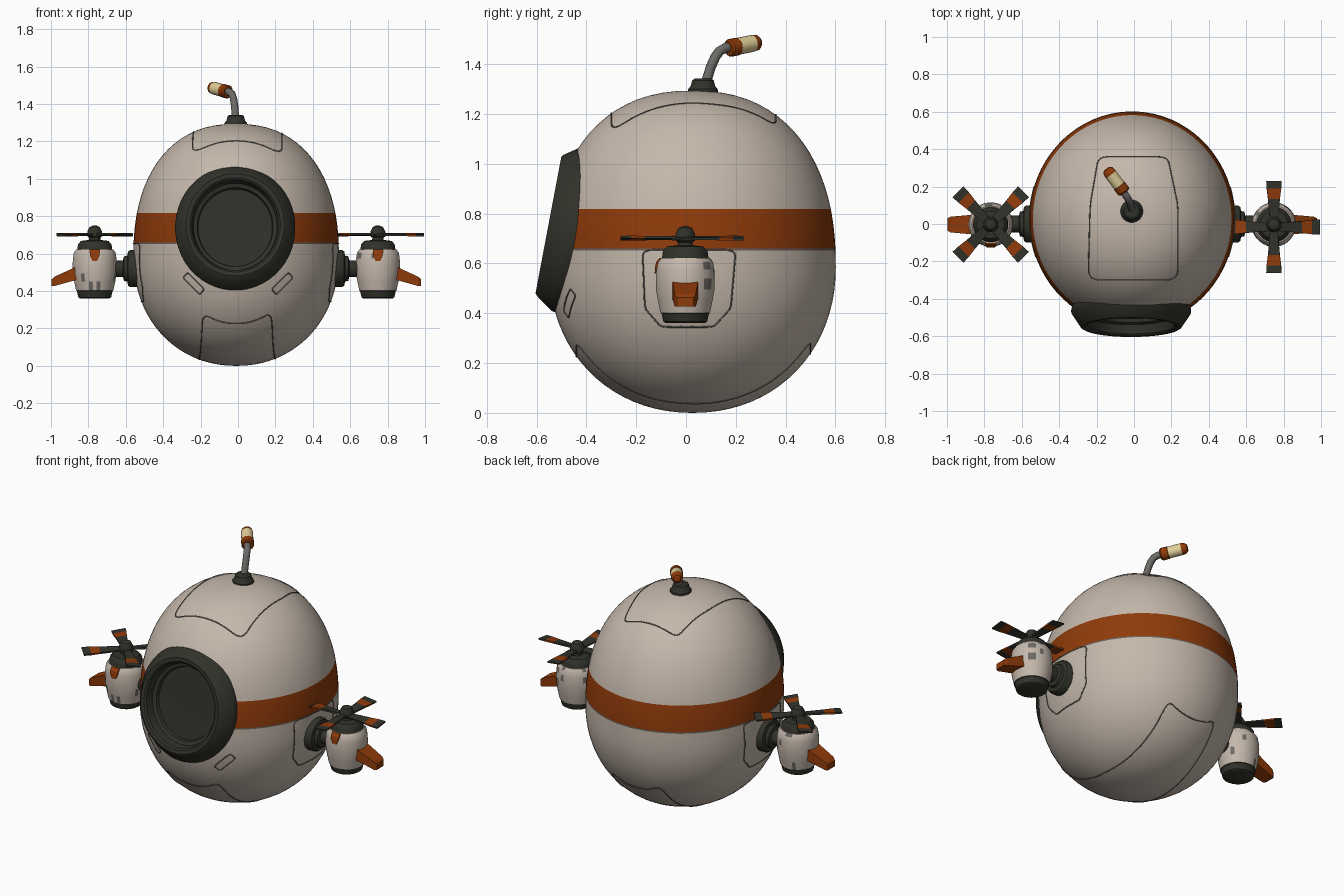
import bpy, bmesh, math, random
from mathutils import Matrix, Vector

if "Cube" in bpy.data.objects:
    bpy.data.objects.remove(bpy.data.objects["Cube"])
random.seed(4)

CREAM, ORANGE, DARK, GLASS, STEEL, LINE, IVORY = range(7)
COLOURS = [("cream paint", (.56, .48, .41)), ("orange paint", (.275, .043, .003)),
           ("dark metal", (.032, .032, .024)), ("dark glass", (.03, .029, .022)),
           ("steel grey", (.15, .145, .135)), ("seam grey", (.14, .125, .11)),
           ("ivory lamp", (.75, .63, .32))]
MATS = []
for label, rgb in COLOURS:
    m = bpy.data.materials.new(label)
    m.use_nodes = True
    m.diffuse_color = (*rgb, 1)
    bsdf = m.node_tree.nodes["Principled BSDF"]
    bsdf.inputs["Base Color"].default_value = (*rgb, 1)
    bsdf.inputs["Roughness"].default_value = .7
    MATS.append(m)

move = Matrix.Translation


def turn(degrees, axis):
    return Matrix.Rotation(math.radians(degrees), 4, axis)


def finish(name, bm, matrix, smooth=True):
    """Weld, place and shade a mesh part."""
    bmesh.ops.remove_doubles(bm, verts=bm.verts, dist=.0001)
    bm.transform(matrix)
    bmesh.ops.recalc_face_normals(bm, faces=bm.faces)
    mesh = bpy.data.meshes.new(name)
    for f in bm.faces:
        f.smooth = smooth
    bm.to_mesh(mesh)
    bm.free()
    for m in MATS:
        mesh.materials.append(m)
    if smooth:
        mesh.set_sharp_from_angle(angle=math.radians(35))
    obj = bpy.data.objects.new(name, mesh)
    bpy.context.collection.objects.link(obj)
    return obj


def skin(rings, mats):
    """Join closed rings of points; one material per step."""
    bm = bmesh.new()
    rows = [[bm.verts.new(p) for p in ring] for ring in rings]
    n = len(rows[0])
    for a, b, mat in zip(rows, rows[1:], mats):
        for i in range(n):
            j = (i + 1) % n
            bm.faces.new((a[i], a[j], b[j], b[i])).material_index = mat
    return bm, rows


def lathe(name, profile, matrix, n=32):
    """Profile entries are (radius, height, material of the next step)."""
    angles = [2 * math.pi * (i + .5) / n for i in range(n)]
    rings = [[(r * math.cos(a), r * math.sin(a), z) for a in angles] for r, z, _ in profile]
    bm, _ = skin(rings, [p[2] for p in profile])
    return finish(name, bm, matrix)


def loft(name, sections, mats, matrix):
    """Box sections along x: (x, half width, centre height, half thickness)."""
    rings = [[(x, -w, z - t), (x, w, z - t), (x, w, z + t), (x, -w, z + t)]
             for x, w, z, t in sections]
    bm, rows = skin(rings, mats)
    for row, mat in ((rows[0], mats[0]), (rows[-1], mats[-1])):
        bm.faces.new(row).material_index = mat
    return finish(name, bm, matrix, False)


# Hull: an egg-shaped shell, taller above its widest ring than below
CX, CY, HALF_X, HALF_Y = -.01, .026, .55, .576
MID, RISE = .585, .709
SEAM, BAND_LOW, BAND_TOP = .652, .66, .818


def outline(upper):
    """Half height and roundness of the upper or lower shell."""
    return (RISE, 2.3) if upper else (MID, 2.1)


def hull_radius(z):
    half, n = outline(z > MID)
    t = min(1, abs(z - MID) / half)
    return (1 - t ** n) ** (1 / n)


arc = [math.sin(math.pi / 2 * i / 20) for i in range(-20, 21)]
heights = [MID + s * outline(s > 0)[0] for s in arc]
heights = [z for z in heights if min(abs(z - SEAM), abs(z - BAND_TOP)) > .012]
heights = sorted(heights + [SEAM, BAND_LOW, BAND_TOP])


def hull_colour(z):
    if SEAM <= z < BAND_LOW:
        return LINE
    return ORANGE if BAND_LOW <= z < BAND_TOP else CREAM


hull = lathe("hull", [(hull_radius(z), z, hull_colour(z)) for z in heights],
             move((CX, CY, 0)) @ Matrix.Diagonal((HALF_X, HALF_Y, 1, 1)), 72)

# Porthole: recess cut into the hull, then a tapered frame with sunken glass
port = move((-.015, -.465, .738)) @ turn(79.3, "X") @ Matrix.Diagonal((.945, 1, 1, 1))
cutter = lathe("porthole_cutter", [(0, -.04, DARK), (.28, -.04, DARK), (.28, .3, DARK),
                                   (0, .3, DARK)], port, 48)
cutter.hide_render = True
cutter.hide_viewport = True
cutter.display_type = "WIRE"
cut = hull.modifiers.new("porthole recess", "BOOLEAN")
cut.operation, cut.solver, cut.object = "DIFFERENCE", "EXACT", cutter

lathe("porthole_frame",
      [(.325, -.07, DARK), (.34, 0, DARK), (.337, .012, DARK), (.288, .083, DARK),
       (.278, .089, DARK), (.256, .087, DARK), (.246, .078, DARK), (.236, .03, DARK),
       (.215, .022, DARK), (.21, .002, GLASS), (0, 0, GLASS)], port, 48)


# Panel seams laid on the hull
def on_top(x, y, side):
    rho = min(1, math.hypot((x - CX) / HALF_X, (y - CY) / HALF_Y))
    half, n = outline(side > 0)
    return x, y, MID + side * half * (1 - rho ** n) ** (1 / n)


def on_side(y, z, side):
    r = hull_radius(z)
    return CX + side * HALF_X * math.sqrt(r * r - ((y - CY) / HALF_Y) ** 2), y, z


def on_front(x, z, side):
    r = hull_radius(z)
    return side * x, CY - HALF_Y * math.sqrt(r * r - ((side * x - CX) / HALF_X) ** 2), z


def tube(name, points, radius, mat, closed=False):
    curve = bpy.data.curves.new(name, "CURVE")
    curve.dimensions = "3D"
    curve.bevel_depth, curve.bevel_resolution = radius, 3 if radius > .01 else 1
    curve.use_fill_caps = True
    spline = curve.splines.new("POLY")
    spline.points.add(len(points) - 1)
    for sp, p in zip(spline.points, points):
        sp.co = (*p, 1)
    spline.use_cyclic_u = closed
    spline.use_smooth = True
    curve.materials.append(MATS[mat])
    bpy.context.collection.objects.link(bpy.data.objects.new(name, curve))


def seam(name, corners, project, side, cut=.14):
    """Closed outline with rounded corners, projected onto the hull."""
    pts = [Vector(c) for c in corners]
    path = []
    for i, p in enumerate(pts):
        prev, nxt = pts[i - 1], pts[(i + 1) % len(pts)]
        a, b = p.lerp(prev, cut), p.lerp(nxt, cut)
        path += [a.lerp(p, t).lerp(p.lerp(b, t), t) for t in (0, .25, .5, .75)]
        end = nxt.lerp(p, cut)
        path += [b.lerp(end, k / 12) for k in range(12)]
    tube(name, [project(q.x, q.y, side) for q in path], .0033, LINE, True)


seam("top_hatch_seam", [(-.19, .36), (.18, .36), (.235, .1), (.235, -.3), (-.245, -.3), (-.235, .1)],
     on_top, 1)
seam("bottom_hatch_seam", [(-.18, .5), (.17, .5), (.2, 0), (.18, -.44), (-.19, -.44), (-.21, 0)],
     on_top, -1, .1)
for side, label in ((1, "left"), (-1, "right")):
    seam(label + "_mount_panel_seam", [(-.175, .655), (-.165, .42), (-.1, .345), (.11, .345),
                                       (.18, .42), (.2, .655)], on_side, side, .12)
    seam(label + "_front_slot_seam", [(.18, .41), (.27, .50), (.295, .47), (.205, .38)],
         on_front, side, .2)

# Thruster pods, mirrored left and right
for side, label, cx, spin, slip in ((1, "left", .748, 0, -.013), (-1, "right", -.766, 45, 0)):
    place = move((cx, -.003, 0)) @ Matrix.Diagonal((side, 1, 1, 1))
    barrel = lathe(label + "_thruster_barrel",
                   [(0, .364, DARK), (.078, .36, DARK), (.088, .366, DARK),
                    (.096, .4, DARK), (.1, .402, CREAM), (.11, .45, CREAM), (.118, .495, CREAM),
                    (.119, .54, CREAM), (.117, .575, CREAM), (.112, .605, CREAM),
                    (.1, .622, CREAM), (.094, .622, DARK), (.09, .65, DARK), (.074, .668, DARK),
                    (.04, .672, DARK), (0, .672, DARK)], place)
    # A few worn patches, front and back
    for f in barrel.data.polygons:
        if f.material_index == CREAM and abs(f.center.y) > .045 and random.random() < .06:
            f.material_index = STEEL
    # Painted arrow plate, tapering downwards along the barrel front
    loft(label + "_thruster_arrow",
         [(-.622, .027, .1, .004), (-.605, .027, .113, .004), (-.585, .024, .117, .004),
          (-.56, .012, .119, .004)], [ORANGE] * 3,
         place @ turn(90, "X") @ turn(-90, "Z"))
    lathe(label + "_propeller_hub",
          [(.032, .66, DARK), (.03, .685, DARK), (.04, .692, DARK), (.04, .718, DARK),
           (.028, .742, DARK), (.01, .75, DARK), (0, .75, DARK)], place, 20)
    for k in range(4):
        loft(f"{label}_propeller_blade_{k + 1}",
             [(.015, .02, 0, .005), (.15, .032, 0, .005), (.205, .039, 0, .005),
              (.247, .041, 0, .004)], [DARK, ORANGE, DARK],
             place @ move((0, slip, .702)) @ turn(spin + 90 * k, "Z") @ turn(7, "X"))
    loft(label + "_thruster_fin",
         [(.09, .053, .498, .036), (.215, .042, .452, .025), (.23, .034, .445, .018)],
         [ORANGE, ORANGE], place)
    lathe(label + "_thruster_mount",
          [(.1, 0, DARK), (.1, .066, DARK), (.092, .078, DARK), (.07, .082, DARK),
           (.066, .1, DARK), (.045, .105, DARK), (.045, .2, DARK)],
          move((CX + side * .5, 0, .52)) @ turn(90 * side, "Y"), 24)

# Periscope: collar, bent pipe and a striped lamp head
lathe("periscope_collar", [(.062, 1.265, DARK), (.06, 1.3, DARK), (.05, 1.312, DARK),
                           (.044, 1.335, DARK), (.034, 1.342, DARK), (0, 1.342, DARK)],
      move((-.012, .068, 0)), 20)
tube("periscope_pipe", [(-.012, .075, 1.31), (-.018, .1, 1.39), (-.024, .118, 1.43),
                        (-.032, .135, 1.453), (-.045, .155, 1.464), (-.07, .19, 1.47)],
     .02, STEEL)
start, end = Vector((-.052, .17, 1.464)), Vector((-.148, .297, 1.49))
aim = (end - start).to_track_quat("Z", "Y").to_matrix().to_4x4()
lathe("periscope_lamp", [(0, 0, ORANGE), (.03, 0, ORANGE), (.036, .008, ORANGE),
                         (.036, .045, ORANGE), (.034, .047, IVORY), (.034, .122, IVORY),
                         (.034, .124, ORANGE), (.031, .145, ORANGE), (.02, .157, ORANGE),
                         (0, .16, ORANGE)], move(start) @ aim, 20)
